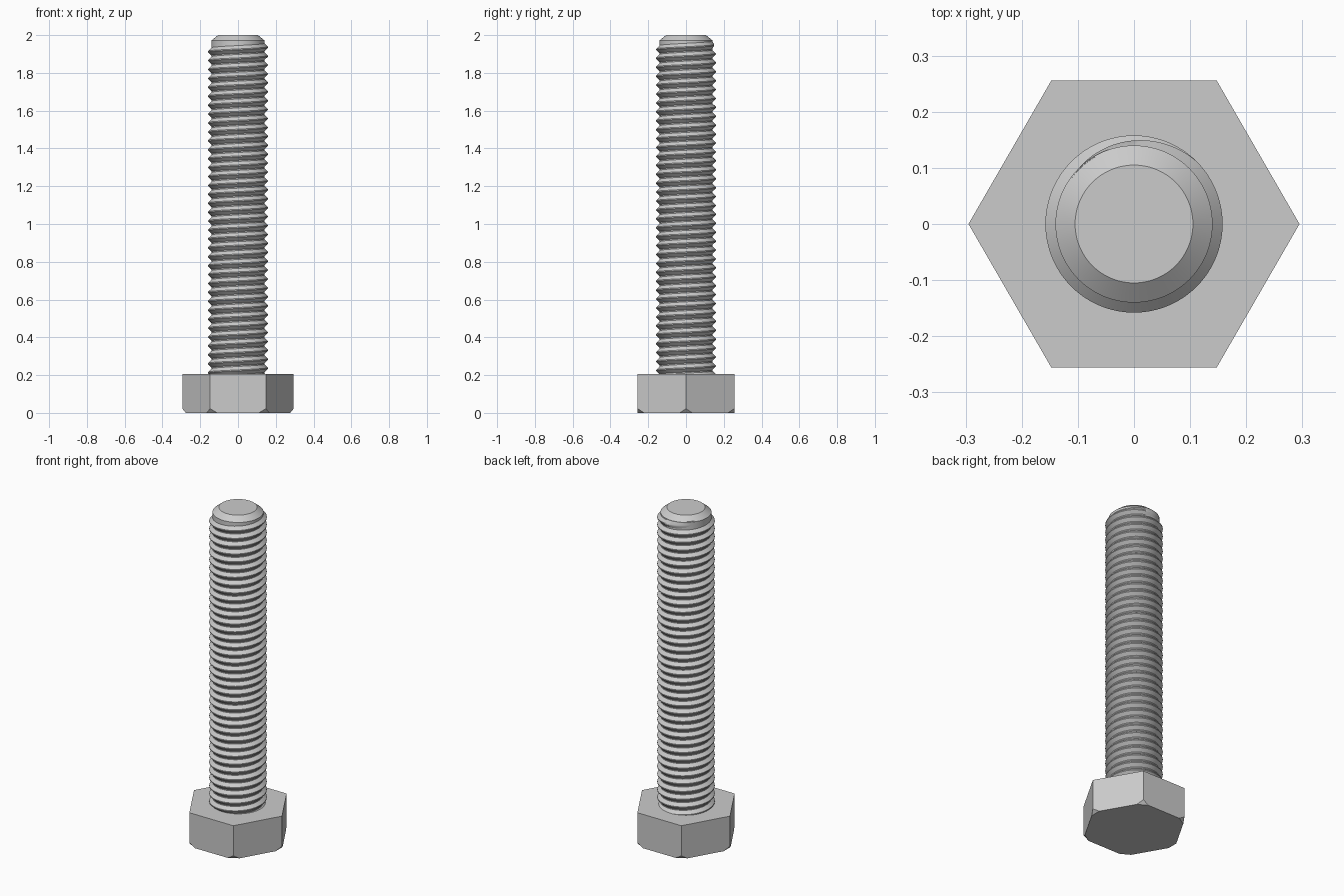
import bpy, bmesh, math
from mathutils import Vector

cube = bpy.data.objects.get("Cube")
if cube:
    bpy.data.objects.remove(cube, do_unlink=True)

HEAD_R, HEAD_H = 0.295, 0.205
CORE_R, CREST_R, PITCH = 0.14, 0.158, 0.0472

steel = bpy.data.materials.new("grey_steel")
steel.use_nodes = True
grey = (0.6, 0.6, 0.6, 1.0)
steel.diffuse_color = grey
bsdf = next(n for n in steel.node_tree.nodes if n.type == 'BSDF_PRINCIPLED')
bsdf.inputs["Base Color"].default_value = grey


def finish(bm, name, smooth):
    """Turn a bmesh into a named object with the steel material."""
    bmesh.ops.recalc_face_normals(bm, faces=bm.faces)
    mesh = bpy.data.meshes.new(name)
    bm.to_mesh(mesh)
    bm.free()
    mesh.materials.append(steel)
    obj = bpy.data.objects.new(name, mesh)
    bpy.context.collection.objects.link(obj)
    if smooth:
        bpy.ops.object.select_all(action='DESELECT')
        obj.select_set(True)
        bpy.context.view_layer.objects.active = obj
        bpy.ops.object.shade_smooth_by_angle(angle=math.radians(30))
    return obj


def polar(r, a, z):
    return Vector((r * math.cos(a), r * math.sin(a), z))


# Hexagonal head with its lower corners cut off
bm = bmesh.new()
ring = [bm.verts.new(polar(HEAD_R, i * math.pi / 3, 0)) for i in range(6)]
base = bm.faces.new(ring)
top = bmesh.ops.extrude_face_region(bm, geom=[base])
bmesh.ops.translate(bm, vec=(0, 0, HEAD_H),
                    verts=[g for g in top["geom"] if isinstance(g, bmesh.types.BMVert)])
bmesh.ops.recalc_face_normals(bm, faces=bm.faces)
for i in range(6):
    a = i * math.pi / 3
    cut = bmesh.ops.bisect_plane(
        bm, geom=bm.verts[:] + bm.edges[:] + bm.faces[:],
        plane_co=polar(0.276, a, 0), plane_no=polar(1, a, -0.85), clear_outer=True)
    bmesh.ops.holes_fill(
        bm, edges=[g for g in cut["geom_cut"] if isinstance(g, bmesh.types.BMEdge)], sides=0)
finish(bm, "hex_head", False)

# Shank core with a chamfered tip
bm = bmesh.new()
profile = [(CORE_R, 0.1), (CORE_R, 1.972), (0.105, 2.0)]
SIDES = 96
rings = [[bm.verts.new(polar(r, 2 * math.pi * i / SIDES, z)) for i in range(SIDES)]
         for r, z in profile]
for low, high in zip(rings, rings[1:]):
    for i in range(SIDES):
        j = (i + 1) % SIDES
        bm.faces.new((low[i], low[j], high[j], high[i]))
bm.faces.new(rings[0])
bm.faces.new(rings[-1])
finish(bm, "shank_core", True)

# Right-handed helical thread, fading into the core at the tip
bm = bmesh.new()
STEPS = 72
turns = 38 + 145 / 360
total = int(turns * STEPS)
fade = STEPS * 100 / 360
start_z = 1.955 - PITCH * (turns + 0.5)
root = CORE_R - 0.002
previous = None
for i in range(total + 1):
    a = 2 * math.pi * i / STEPS
    z = start_z + PITCH * i / STEPS
    crest = root + (CREST_R - root) * min(1, (total - i) / fade)
    section = [bm.verts.new(polar(r, a, z + PITCH * f))
               for r, f in ((root, 0.02), (crest, 0.44), (crest, 0.56), (root, 0.98))]
    if previous:
        for k in range(3):
            bm.faces.new((previous[k], section[k], section[k + 1], previous[k + 1]))
    previous = section
thread = finish(bm, "screw_thread", True)
# Open strip: make sure its faces look outward
if sum(p.normal.x * p.center.x + p.normal.y * p.center.y for p in thread.data.polygons) < 0:
    thread.data.flip_normals()
